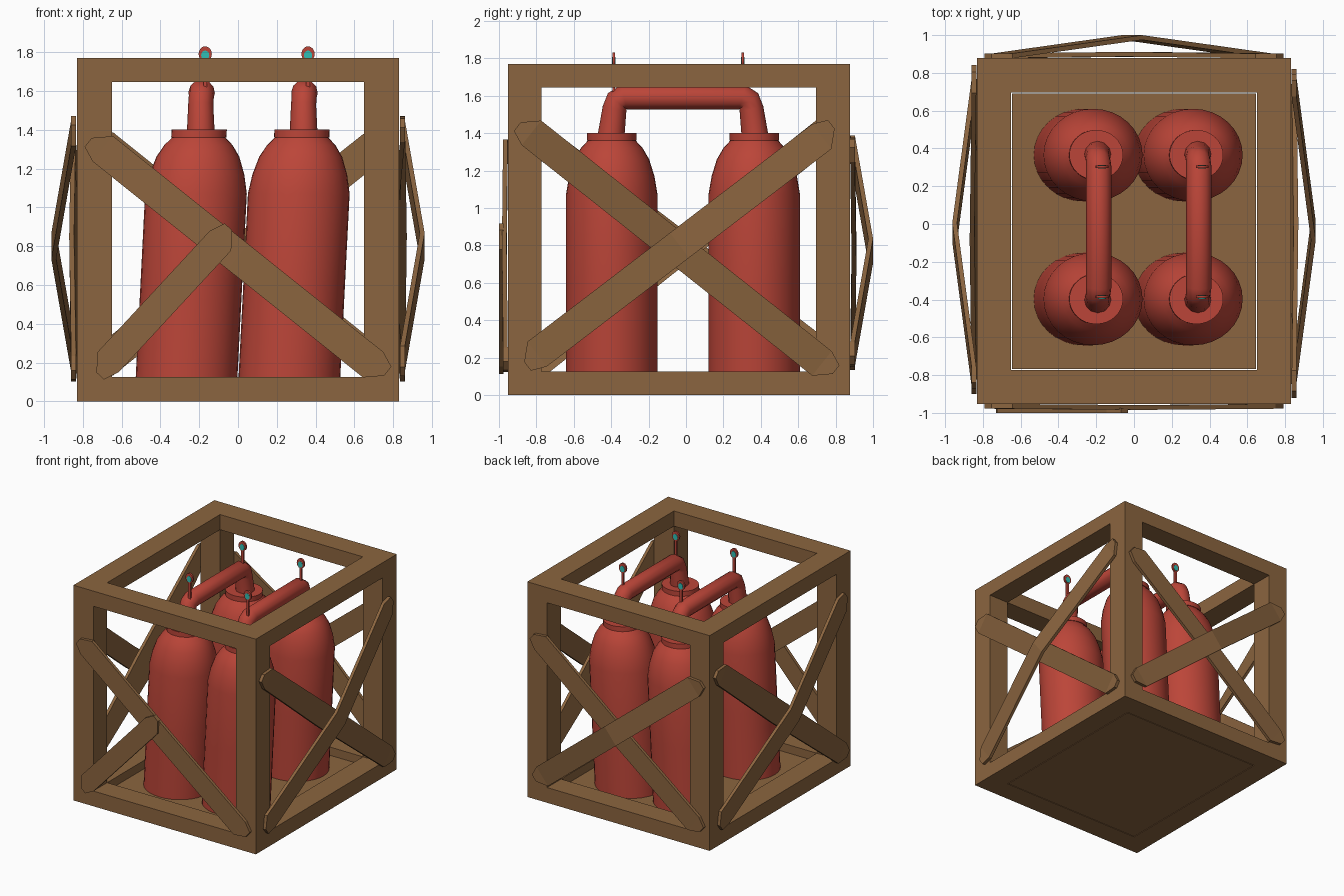
import bpy, bmesh, math
from mathutils import Vector

if "Cube" in bpy.data.objects:
    bpy.data.objects.remove(bpy.data.objects["Cube"])


def material(name, rgb):
    m = bpy.data.materials.new(name)
    m.diffuse_color = (*rgb, 1)
    m.use_nodes = True
    m.node_tree.nodes["Principled BSDF"].inputs["Base Color"].default_value = m.diffuse_color
    return m


WOOD = material("wood", (0.26, 0.13, 0.05))
RED = material("red_metal", (0.5, 0.06, 0.04))
TEAL = material("gauge_teal", (0.03, 0.52, 0.46))


def finish(name, bm, mat, smooth=False):
    bmesh.ops.recalc_face_normals(bm, faces=bm.faces[:])
    me = bpy.data.meshes.new(name)
    bm.to_mesh(me)
    bm.free()
    ob = bpy.data.objects.new(name, me)
    bpy.context.collection.objects.link(ob)
    me.materials.append(mat)
    if smooth:
        select(ob)
        bpy.ops.object.shade_smooth_by_angle(angle=math.radians(35))
    return ob


def select(ob):
    bpy.ops.object.select_all(action='DESELECT')
    ob.select_set(True)
    bpy.context.view_layer.objects.active = ob


def box(name, x, y, z, mat=WOOD):
    bm = bmesh.new()
    bmesh.ops.create_cube(bm, size=1)
    for v in bm.verts:
        v.co = [lo + (c + 0.5) * (hi - lo) for c, (lo, hi) in zip(v.co, (x, y, z))]
    return finish(name, bm, mat)


def loft(bm, rings):
    rows = [[bm.verts.new(p) for p in ring] for ring in rings]
    n = len(rows[0])
    for a, b in zip(rows, rows[1:]):
        for i in range(n):
            j = (i + 1) % n
            bm.faces.new((a[i], a[j], b[j], b[i]))
    bm.faces.new(rows[0])
    bm.faces.new(rows[-1])


# Crate frame: posts, rails and floor panel
X, XI = 0.83, 0.65
Y0, Y1, YI0, YI1 = -0.953, 0.878, -0.772, 0.695
H, T = 1.77, 0.125
for sx, x in (("left", (-X, -XI)), ("right", (XI, X))):
    for sy, y in (("front", (Y0, YI0)), ("back", (YI1, Y1))):
        box(f"post_{sy}_{sx}", x, y, (T, H - T))
for level, z in (("bottom", (0, T)), ("top", (H - T, H))):
    for side, x in (("left", (-X, -XI)), ("right", (XI, X))):
        box(f"{level}_rail_{side}", x, (Y0, Y1), z)
    for side, y in (("front", (Y0, YI0)), ("back", (YI1, Y1))):
        box(f"{level}_rail_{side}", (-XI, XI), y, z)
box("floor_panel", (-XI + 0.005, XI - 0.005), (YI0 + 0.005, YI1 - 0.005), (0, 0.06))

# Cross planks: u runs along the side, v is height, d is distance outward
SIDES = {
    "front": lambda u, v, d: (u, Y0 - d, v),
    "back": lambda u, v, d: (u, Y1 + d, v),
    "right": lambda u, v, d: (X + d, u, v),
    "left": lambda u, v, d: (-X - d, -0.08 - u, v),
}


def plank(name, side, a, b, d_end, d_mid, tilt=0.0, width=0.168, thick=0.025):
    a, b = Vector(a), Vector(b)
    along = (b - a).normalized()
    across = Vector((-along.y, along.x))
    if across.y < 0:
        across = -across
    half, w = (b - a).length / 2, width / 2
    mid = (a + b) / 2
    # (position, lower edge, upper edge, outward distance, tilt)
    stations = [(-half - 0.05, -0.6, 0.1, d_end, 0), (-half + 0.03, -1, 1, d_end, 0),
                (0, -1, 1, d_mid, tilt),
                (half - 0.03, -1, 1, d_end, 0), (half + 0.05, -0.1, 0.6, d_end, 0)]
    rings = []
    for s, lo, hi, d, t in stations:
        ring = []
        for e, off in ((lo, 0), (hi, 0), (hi, thick), (lo, thick)):
            p = mid + along * s + across * (w * e)
            ring.append(SIDES[side](p.x, p.y, d + off + t * e))
        rings.append(ring)
    bm = bmesh.new()
    loft(bm, rings)
    finish(name, bm, WOOD)


plank("front_long_plank", "front", (-0.72, 1.32), (0.72, 0.17), 0.0, 0.006)
plank("front_broken_plank", "front", (-0.69, 0.18), (-0.07, 0.85), 0.022, 0.022, width=0.15)
plank("back_flat_plank", "back", (0.72, 1.33), (-0.72, 0.18), 0.0, 0.008)
plank("back_bowed_plank", "back", (-0.72, 1.34), (0.70, 0.2), 0.0, 0.097)
for side in ("right", "left"):
    plank(f"{side}_flat_plank", side, (-0.85, 1.42), (0.75, 0.15), 0.005, -0.02, tilt=0.035)
    plank(f"{side}_bowed_plank", side, (-0.82, 0.2), (0.75, 1.4), 0.005, 0.107)

# Gas bottles: slightly leaning lathe profiles (radius, height)
PROFILE = [(0.245, 0.06), (0.245, 0.6), (0.245, 1.07), (0.228, 1.17), (0.2, 1.26),
           (0.165, 1.32), (0.128, 1.36), (0.133, 1.36), (0.133, 1.4)]


def bottle(name, x, y, n=32):
    rings = []
    for r, z in PROFILE:
        cx = x + 0.051 * (z - 0.125)
        rings.append([(cx + 1.07 * r * math.cos(k * math.tau / n),
                       y + r * math.sin(k * math.tau / n), z) for k in range(n)])
    bm = bmesh.new()
    loft(bm, rings)
    finish(name, bm, RED, smooth=True)


def pipe(name, x):
    # (x offset, y, z, radius factor)
    pts = [(0, -0.4, 1.39, 1.05), (0, -0.382, 1.53, 0.95), (0.003, -0.368, 1.572, 0.95),
           (0.005, -0.33, 1.592, 1), (0.005, 0.30, 1.592, 1), (0.003, 0.336, 1.572, 0.95),
           (0, 0.35, 1.53, 0.95), (0, 0.368, 1.39, 1.05)]
    cu = bpy.data.curves.new(name, 'CURVE')
    cu.dimensions = '3D'
    cu.bevel_depth = 0.068
    cu.bevel_resolution = 4
    cu.use_fill_caps = True
    sp = cu.splines.new('POLY')
    sp.points.add(len(pts) - 1)
    for p, (dx, y, z, r) in zip(sp.points, pts):
        p.co = (x + dx, y, z, 1)
        p.radius = r
    ob = bpy.data.objects.new(name, cu)
    bpy.context.collection.objects.link(ob)
    cu.materials.append(RED)
    select(ob)
    bpy.ops.object.convert(target='MESH')
    bpy.ops.object.shade_smooth_by_angle(angle=math.radians(40))


def disc(name, x, y, z, rx, rz, depth, mat):
    rings = [[(x + rx * math.cos(k * math.tau / 16), y + s * depth / 2,
               z + rz * math.sin(k * math.tau / 16)) for k in range(16)] for s in (-1, 1)]
    bm = bmesh.new()
    loft(bm, rings)
    finish(name, bm, mat, smooth=True)


# Two rows of bottles, each pair joined by a pipe carrying two gauges
for row, x in (("left", -0.265), ("right", 0.265)):
    for place, y, gy in (("front", -0.397, -0.386), ("back", 0.365, 0.303)):
        bottle(f"bottle_{place}_{row}", x, y)
        gx = x + 0.096
        box(f"gauge_stem_{place}_{row}", (gx - 0.01, gx + 0.01), (gy - 0.007, gy + 0.007),
            (1.6, 1.765), RED)
        disc(f"gauge_rim_{place}_{row}", gx, gy, 1.79, 0.034, 0.04, 0.014, RED)
        disc(f"gauge_face_{place}_{row}", gx, gy, 1.783, 0.021, 0.025, 0.02, TEAL)
    pipe(f"connecting_pipe_{row}", x + 0.073)
